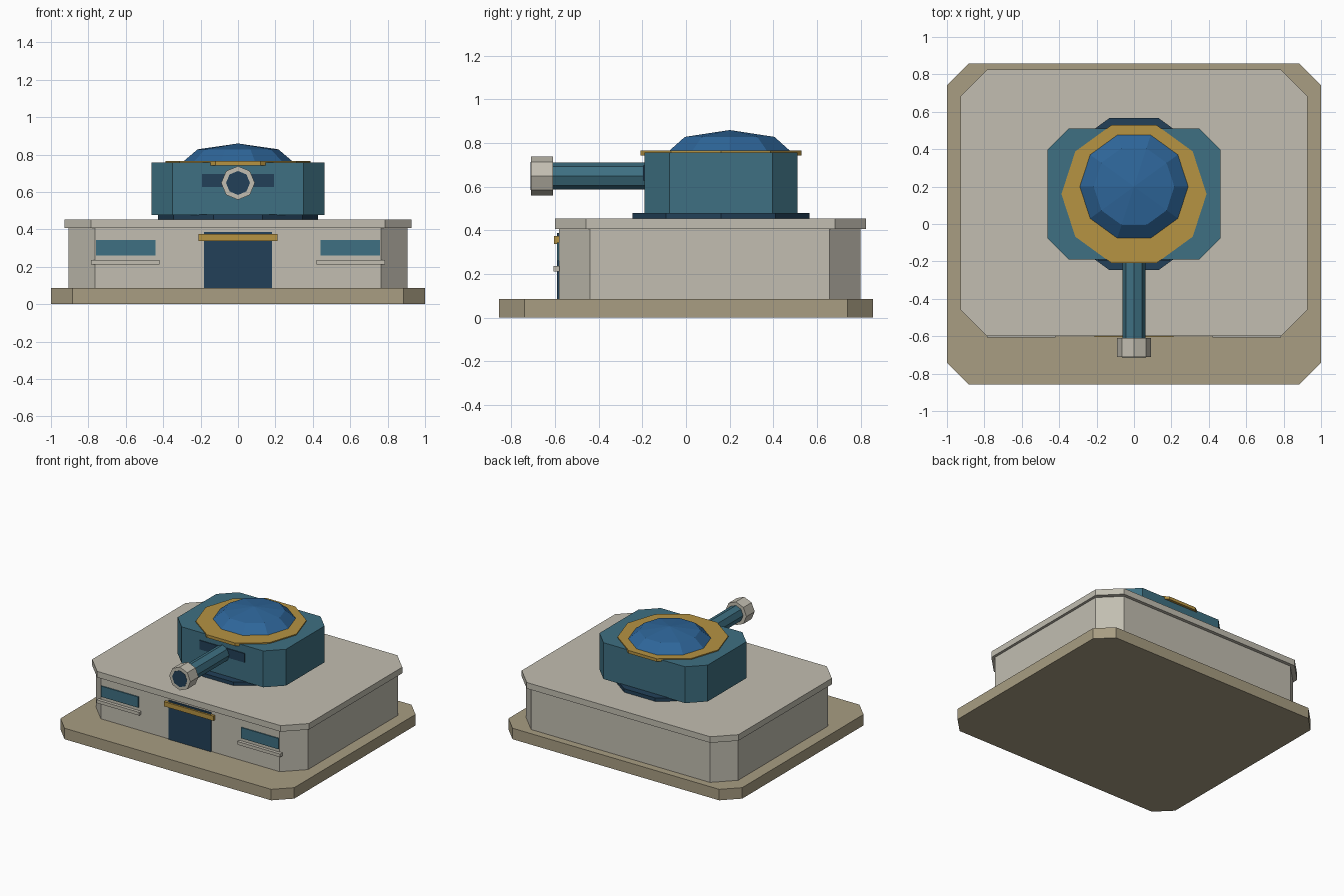
import bpy, bmesh, math
from mathutils import Matrix, Vector

if "Cube" in bpy.data.objects:
    bpy.data.objects.remove(bpy.data.objects["Cube"])


def material(name, r, g, b):
    m = bpy.data.materials.new(name)
    lin = [((c / 255 + 0.055) / 1.055) ** 2.4 for c in (r, g, b)]
    m.diffuse_color = (*lin, 1)
    m.use_nodes = True
    m.node_tree.nodes["Principled BSDF"].inputs["Base Color"].default_value = m.diffuse_color
    return m


STONE = material("pale stone", 194, 190, 177)
TAN = material("tan concrete", 168, 157, 130)
TEAL = material("teal armour", 62, 112, 130)
NAVY = material("dark navy", 34, 64, 88)
BLUE = material("dome blue", 46, 102, 154)
GOLD = material("gold trim", 182, 147, 66)


def finish(name, bm, mat):
    bmesh.ops.recalc_face_normals(bm, faces=bm.faces)
    me = bpy.data.meshes.new(name)
    bm.to_mesh(me)
    bm.free()
    me.materials.append(mat)
    ob = bpy.data.objects.new(name, me)
    bpy.context.collection.objects.link(ob)
    return ob


def slab(name, hx, y0, y1, z0, z1, cut, mat):
    """Rectangular block with its four vertical corners cut off."""
    pts = [(hx - cut, y0), (hx, y0 + cut), (hx, y1 - cut), (hx - cut, y1)]
    pts += [(-x, y) for x, y in reversed(pts)]
    bm = bmesh.new()
    face = bm.faces.new([bm.verts.new((x, y, z0)) for x, y in pts])
    ext = bmesh.ops.extrude_face_region(bm, geom=[face])
    top = [v for v in ext["geom"] if isinstance(v, bmesh.types.BMVert)]
    bmesh.ops.translate(bm, vec=(0, 0, z1 - z0), verts=top)
    return finish(name, bm, mat)


def box(name, x0, x1, y0, y1, z0, z1, mat):
    bm = bmesh.new()
    size = Matrix.Diagonal((x1 - x0, y1 - y0, z1 - z0, 1))
    mid = Matrix.Translation(((x0 + x1) / 2, (y0 + y1) / 2, (z0 + z1) / 2))
    bmesh.ops.create_cube(bm, size=1, matrix=mid @ size)
    return finish(name, bm, mat)


def prism(name, sides, r, start, end, mat):
    """Regular prism between two points, with a corner on the x axis."""
    a, b = Vector(start), Vector(end)
    turn = Matrix.Rotation(math.pi / 2, 4, 'X') if abs(b.y - a.y) > 1e-6 else Matrix()
    bm = bmesh.new()
    ring = [bm.verts.new((r * math.cos(t), r * math.sin(t), 0))
            for t in (2 * math.pi * i / sides for i in range(sides))]
    face = bm.faces.new(ring)
    bmesh.ops.transform(bm, matrix=Matrix.Translation(a) @ turn, verts=bm.verts)
    ext = bmesh.ops.extrude_face_region(bm, geom=[face])
    far = [v for v in ext["geom"] if isinstance(v, bmesh.types.BMVert)]
    bmesh.ops.translate(bm, vec=b - a, verts=far)
    return finish(name, bm, mat)


# Building
slab("foundation", 1.0, -0.857, 0.857, 0, 0.085, 0.116, TAN)
slab("main_walls", 0.907, -0.583, 0.8, 0.085, 0.408, 0.142, STONE)
slab("roof_slab", 0.927, -0.6, 0.825, 0.406, 0.453, 0.142, STONE)

# Front door and canopy
box("door", -0.181, 0.181, -0.59, -0.582, 0.085, 0.387, NAVY)
box("door_canopy", -0.212, 0.212, -0.604, -0.58, 0.338, 0.374, GOLD)

# Windows with sills, one on each side
for side, label in ((-1, "left"), (1, "right")):
    xs = sorted((side * 0.44, side * 0.76))
    box(label + "_window", *xs, -0.591, -0.582, 0.26, 0.343, TEAL)
    xs = sorted((side * 0.42, side * 0.785))
    box(label + "_window_sill", *xs, -0.607, -0.58, 0.211, 0.236, STONE)

# Turret on its turntable
prism("turntable", 10, 0.427, (0, 0.16, 0.45), (0, 0.16, 0.48), NAVY)
slab("turret", 0.463, -0.19, 0.51, 0.476, 0.757, 0.114, TEAL)
prism("dome_collar", 10, 0.388, (0, 0.16, 0.742), (0, 0.16, 0.765), GOLD)
box("gun_slot", -0.192, 0.192, -0.196, -0.188, 0.627, 0.697, NAVY)

# Faceted dome: upper half of a flattened sphere
bm = bmesh.new()
bmesh.ops.create_uvsphere(bm, u_segments=10, v_segments=8, radius=1)
low = [v for v in bm.verts if v.co.z < -0.01]
bmesh.ops.delete(bm, geom=low, context='VERTS')
bmesh.ops.delete(bm, geom=[v for v in bm.verts if 0.3 < v.co.z < 0.5
                           or 0.9 < v.co.z < 0.95], context='VERTS')
bm.clear()
rings = []
for k in range(2):
    t = k * math.pi / 4
    rings.append([bm.verts.new((0.305 * math.cos(t) * math.cos(i * math.pi / 5),
                                0.2 + 0.305 * math.cos(t) * math.sin(i * math.pi / 5),
                                0.752 + 0.107 * math.sin(t))) for i in range(10)])
apex = bm.verts.new((0, 0.2, 0.859))
for i in range(10):
    j = (i + 1) % 10
    bm.faces.new((rings[0][i], rings[0][j], rings[1][j], rings[1][i]))
    bm.faces.new((rings[1][i], rings[1][j], apex))
bm.faces.new(rings[0][::-1])
finish("dome", bm, BLUE)

# Gun barrel, muzzle and dark bore
prism("gun_barrel", 8, 0.062, (0, -0.15, 0.648), (0, -0.62, 0.648), TEAL)
prism("muzzle", 8, 0.09, (0, -0.61, 0.648), (0, -0.711, 0.648), STONE)
prism("muzzle_bore", 8, 0.064, (0, -0.708, 0.648), (0, -0.713, 0.648), NAVY)
